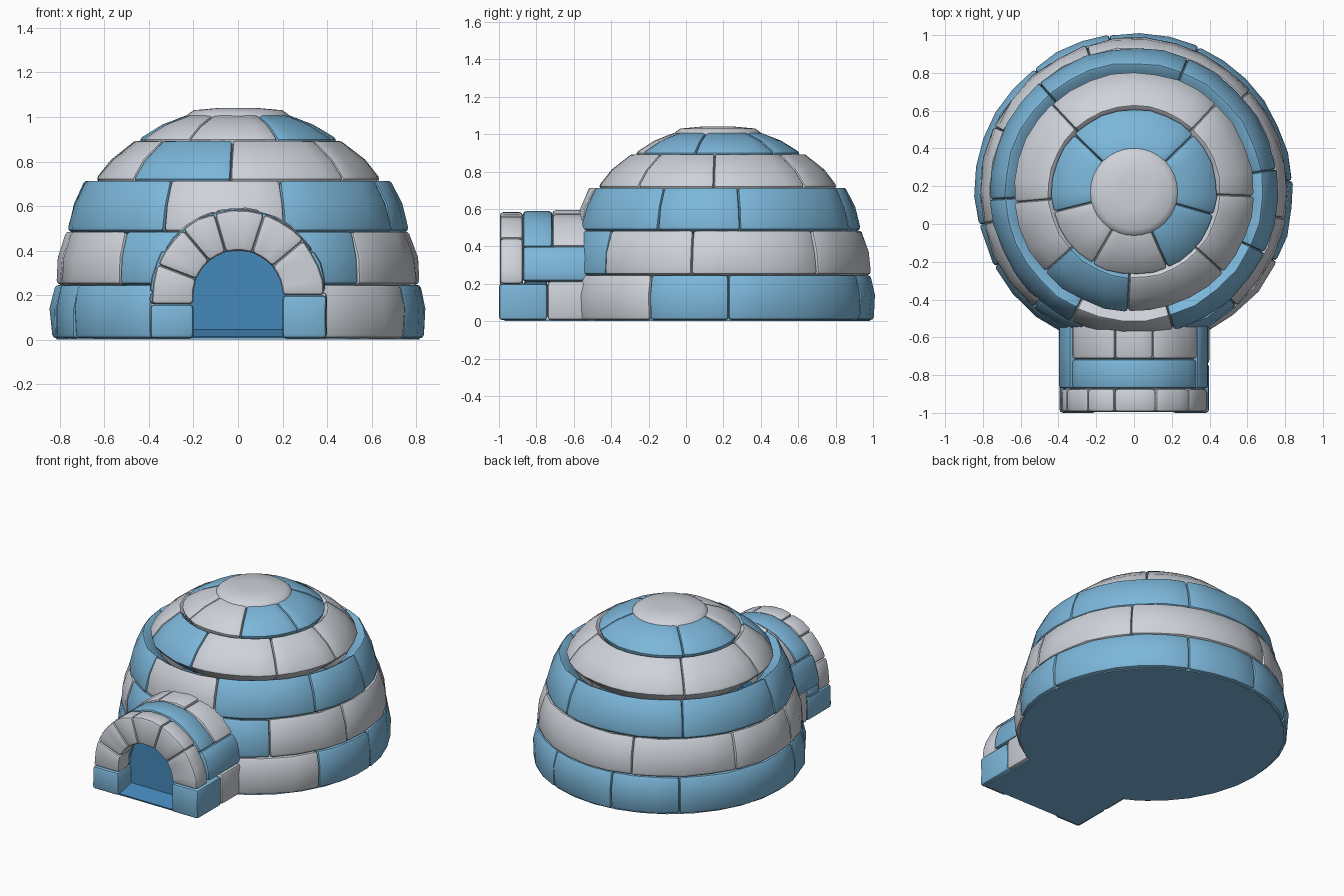
import bpy, bmesh, math, random
from mathutils import Vector

random.seed(4)
cube = bpy.data.objects.get("Cube")
if cube:
    bpy.data.objects.remove(cube)


def material(name, rgb):
    m = bpy.data.materials.new(name)
    m.use_nodes = True
    m.diffuse_color = (*rgb, 1)
    node = next(n for n in m.node_tree.nodes if n.type == 'BSDF_PRINCIPLED')
    node.inputs["Base Color"].default_value = (*rgb, 1)
    return m


SNOW = material("snow white", (0.62, 0.65, 0.70))
ICE = material("ice blue", (0.20, 0.47, 0.70))
DEEP = material("deep blue", (0.06, 0.25, 0.50))
COLOUR = {"W": SNOW, "B": ICE}
DOME_Y = 0.17        # centre of the dome
SPRING = 0.2         # height where the tunnel arch starts


def sweep(name, rings, mat, bevel=0.018):
    """Join equal cross-sections into a closed solid and round its sharp edges."""
    bm = bmesh.new()
    vs = [[bm.verts.new(p) for p in ring] for ring in rings]
    n = len(rings[0])
    for a, b in zip(vs, vs[1:]):
        for i in range(n):
            j = (i + 1) % n
            bm.faces.new((a[i], a[j], b[j], b[i]))
    bm.faces.new(vs[0])
    bm.faces.new(vs[-1])
    bmesh.ops.recalc_face_normals(bm, faces=bm.faces)
    if bevel:
        sharp = [e for e in bm.edges if e.calc_face_angle(0) > math.radians(40)]
        bmesh.ops.bevel(bm, geom=sharp, offset=bevel, segments=2, profile=0.5,
                        affect='EDGES', clamp_overlap=True)
    mesh = bpy.data.meshes.new(name)
    bm.to_mesh(mesh)
    bm.free()
    mesh.materials.append(mat)
    mesh.shade_smooth()
    mesh.set_sharp_from_angle(angle=math.radians(32))
    ob = bpy.data.objects.new(name, mesh)
    bpy.context.collection.objects.link(ob)
    return ob


def steps(a, b, size):
    n = max(1, round((b - a) / size))
    return [a + (b - a) * i / n for i in range(n + 1)]


# Dome blocks: angles run from the front (-y) towards +x
def dome_block(name, profile, a0, a1, mat):
    rings = []
    for a in steps(a0, a1, 11):
        s, c = math.sin(math.radians(a)), math.cos(math.radians(a))
        section = []
        for r, z in profile:
            k = 1 + random.uniform(-0.008, 0.006)
            section.append((r * k * s, DOME_Y - r * k * c, z))
        for r, z in reversed((profile[0], profile[-1])):
            section.append((r * 0.84 * s, DOME_Y - r * 0.84 * c, z * 0.88))
        rings.append(section)
    sweep(name, rings, mat)


# Each row: outer profile (radius, height), joint angles, colour per block
ROWS = [
    ([(0.835, 0.006), (0.842, 0.14), (0.818, 0.25)],
     [26, 64, 94, 156, 189, 219, 282, 298, 334], "WBBBBBBB"),
    ([(0.818, 0.25), (0.805, 0.37), (0.768, 0.49)],
     [18, 42, 80, 131, 198, 245, 282, 319, 342], "BWWWWWWB"),
    ([(0.767, 0.49), (0.738, 0.61), (0.685, 0.72)],
     [-26, 16, 65, 99, 158, 221, 273, 334], "WBBBBBB"),
    ([(0.642, 0.72), (0.57, 0.81), (0.455, 0.90)],
     [-48, -3, 48, 88, 137, 223, 275, 312], "BWWWWWW"),
    ([(0.445, 0.90), (0.34, 0.965), (0.22, 1.012)],
     [-30, 24, 74, 134, 226, 284, 330], "WBBBBW"),
]
for row, (profile, joints, colours) in enumerate(ROWS, 1):
    for i, c in enumerate(colours):
        dome_block(f"dome_row_{row}_block_{i + 1}", profile, joints[i], joints[i + 1], COLOUR[c])


def disc(r, z, n=32):
    return [(r * math.cos(2 * math.pi * i / n), DOME_Y + r * math.sin(2 * math.pi * i / n), z)
            for i in range(n)]


# Cap stone and underside
sweep("cap_stone", [disc(0.225, 0.94), disc(0.235, 1.005), disc(0.2, 1.03), disc(0.09, 1.04)],
      SNOW, 0.01)
sweep("dome_base", [disc(0.815, 0), disc(0.815, 0.03)], ICE, 0)


def box(name, x, y0, y1, z0, front_top, back_top, mat):
    sweep(name, [[(-x, y, z0), (x, y, z0), (x, y, top), (-x, y, top)]
                 for y, top in ((y0, front_top), (y1, back_top))], mat, 0)


box("tunnel_base", 0.37, -0.97, -0.4, 0, 0.008, 0.008, ICE)
box("doorway_floor", 0.23, -0.98, -0.84, 0.008, 0.015, 0.05, DEEP)


# Tunnel arch: u in degrees over the arch, one unit = 0.01 down each leg
def arch(u, r):
    if u < 0:
        return r, SPRING + u * 0.01
    if u > 180:
        return -r, SPRING - (u - 180) * 0.01
    return r * math.cos(math.radians(u)), SPRING + r * math.sin(math.radians(u))


def tunnel_block(name, u0, u1, y0, y1, outer, mat, inner=0.2):
    rings = []
    for u in steps(u0, u1, 11):
        k = outer + random.uniform(-0.005, 0.004)
        (xo, zo), (xi, zi) = arch(u, k), arch(u, inner)
        rings.append([(xo, y0, zo), (xo, y1, zo), (xi, y1, zi), (xi, y0, zi)])
    sweep(name, rings, mat)


# Entrance ring
FRONT = [0, 40, 72, 106, 130, 159, 184]
for i, (u0, u1) in enumerate(zip(FRONT, FRONT[1:])):
    tunnel_block(f"entrance_arch_block_{i + 1}", u0, u1, -0.995, -0.872, 0.385, SNOW)

# Feet and lower walls on both sides
for side, foot, wall in (("left", (-19.4, 0), (0, 31)), ("right", (184, 199.4), (180, 199.4))):
    tunnel_block(f"entrance_foot_{side}", *foot, -1.0, -0.74, 0.398, ICE)
    low = (-19.4, 2) if side == "left" else (178, 199.4)
    mid = (2, 31) if side == "left" else (149, 178)
    tunnel_block(f"tunnel_lower_wall_{side}", *low, -0.74, -0.46, 0.398, SNOW)
    tunnel_block(f"tunnel_upper_wall_{side}", *mid, -0.872, -0.46, 0.398, ICE)
tunnel_block("tunnel_foot_filler_right", 178, 184, -0.872, -0.74, 0.395, ICE)

# Tunnel roof
tunnel_block("tunnel_roof_band", 31, 149, -0.872, -0.715, 0.388, ICE)
for i, (u0, u1) in enumerate(((31, 75), (75, 105), (105, 149))):
    tunnel_block(f"tunnel_roof_block_{i + 1}", u0, u1, -0.715, -0.45, 0.392, SNOW)

# Dark panel closing the doorway
outline = [arch(u, 0.22) for u in steps(-19, 199, 11)]
sweep("doorway_panel", [[(x, y, z) for x, z in outline] for y in (-0.86, -0.85)], DEEP, 0)
